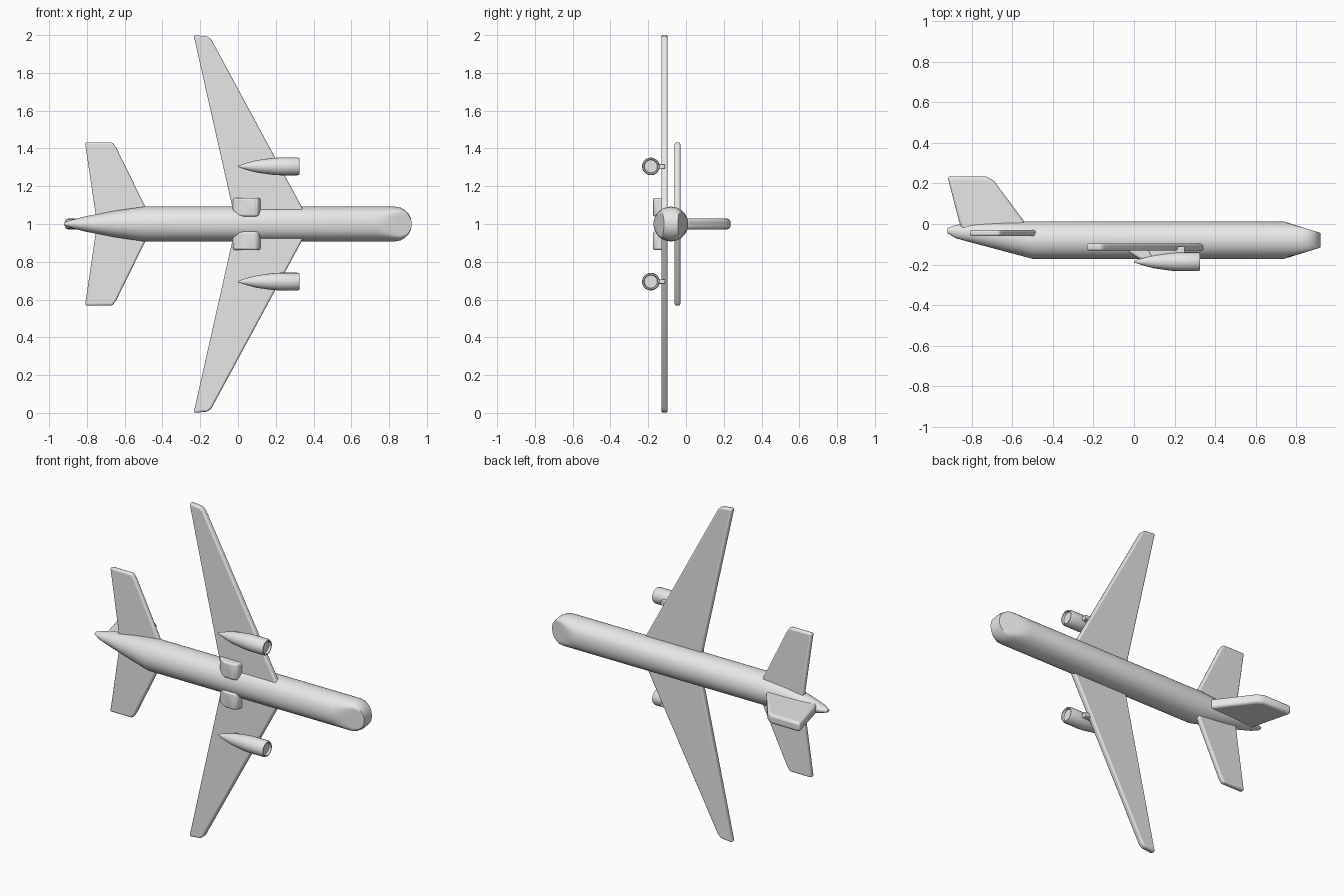
import bpy, bmesh, math

if "Cube" in bpy.data.objects:
    bpy.data.objects.remove(bpy.data.objects["Cube"])

grey = bpy.data.materials.new("light grey")
grey.diffuse_color = (0.8, 0.8, 0.8, 1)
grey.use_nodes = True
grey.node_tree.nodes["Principled BSDF"].inputs["Base Color"].default_value = grey.diffuse_color


def finish(name, bm, bevel=0.0, angle=35):
    bmesh.ops.recalc_face_normals(bm, faces=bm.faces)
    me = bpy.data.meshes.new(name)
    bm.to_mesh(me)
    bm.free()
    me.materials.append(grey)
    ob = bpy.data.objects.new(name, me)
    bpy.context.collection.objects.link(ob)
    bpy.ops.object.select_all(action='DESELECT')
    ob.select_set(True)
    bpy.context.view_layer.objects.active = ob
    bpy.ops.object.shade_smooth_by_angle(angle=math.radians(angle))
    if bevel:
        mod = ob.modifiers.new("soft edges", 'BEVEL')
        mod.width, mod.segments, mod.limit_method = bevel, 3, 'ANGLE'
    return ob


def loft(name, rings):
    """Skin a list of closed rings and cap both ends."""
    bm = bmesh.new()
    loops = [[bm.verts.new(p) for p in ring] for ring in rings]
    n = len(loops[0])
    for a, b in zip(loops, loops[1:]):
        for i in range(n):
            j = (i + 1) % n
            bm.faces.new((a[i], a[j], b[j], b[i]))
    bm.faces.new(loops[0])
    bm.faces.new(loops[-1])
    return finish(name, bm)


def plate(name, outline, place, lo, hi, bevel):
    """Extrude a 2D outline between two offsets; place() maps (a, b, depth) to xyz."""
    bm = bmesh.new()
    low = [bm.verts.new(place(a, b, lo)) for a, b in outline]
    top = [bm.verts.new(place(a, b, hi)) for a, b in outline]
    n = len(outline)
    for i in range(n):
        j = (i + 1) % n
        bm.faces.new((low[i], low[j], top[j], top[i]))
    bm.faces.new(low)
    bm.faces.new(top)
    return finish(name, bm, bevel)


def mirrored(half):
    """Full planform from a half outline of (x, span), root to root."""
    return [(x, 1 + s) for x, s in half] + [(x, 1 - s) for x, s in reversed(half) if s]


SEG = 40
ANG = [2 * math.pi * i / SEG for i in range(SEG)]
R, CY = 0.092, -0.08

# Fuselage: upswept tail cone, straight tube, chisel nose with rounded plan
rings = []
for x, lo, hi, rz in [(-0.92, -0.045, -0.02, 0.008), (-0.88, -0.07, -0.005, 0.022),
                      (-0.8, -0.092, 0.006, 0.042), (-0.65, -0.132, 0.01, 0.07),
                      (-0.5, CY - R, CY + R, R)]:
    rings.append([(x, (lo + hi) / 2 + (hi - lo) / 2 * math.cos(t), 1 + rz * math.sin(t))
                  for t in ANG])
for x, rz in [(0.74, R), (0.79, R), (0.83, R), (0.86, 0.087), (0.885, 0.073),
              (0.903, 0.054), (0.914, 0.033), (0.919, 0.012)]:
    h = R - 0.31 * (x - 0.74)
    rings.append([(x, CY + max(-h, min(h, R * math.cos(t))), 1 + rz * math.sin(t))
                  for t in ANG])
loft("fuselage", rings)

# Main wing and tailplane
flat = lambda a, b, d: (a, d, b)
plate("main_wing", mirrored([(0.385, 0), (0.335, 0.095), (-0.14, 0.975), (-0.16, 0.993),
                             (-0.235, 1.0), (-0.03, 0.09), (-0.03, 0)]),
      flat, -0.131, -0.097, 0.01)
plate("tailplane", mirrored([(-0.445, 0), (-0.49, 0.09), (-0.645, 0.405), (-0.665, 0.432),
                             (-0.81, 0.432), (-0.755, 0.06), (-0.755, 0)]),
      flat, -0.06, -0.03, 0.01)

# Upright fin
plate("tail_fin", [(-0.92, 0.235), (-0.73, 0.235), (-0.69, 0.212), (-0.535, 0.004),
                   (-0.55, -0.03), (-0.85, -0.03), (-0.865, 0.02)],
      lambda a, b, d: (a, b, d), 0.972, 1.028, 0.015)

# Engines, pylons and wheel fairings on each side
ENGINE = [(0.0, 0.004), (0.05, 0.02), (0.1, 0.033), (0.18, 0.044), (0.22, 0.047),
          (0.315, 0.047), (0.325, 0.043), (0.325, 0.037), (0.312, 0.034)]
for side, label in ((1, "left"), (-1, "right")):
    cz = 1 + side * 0.305
    loft(label + "_engine", [[(x, -0.186 + r * math.cos(t), cz + r * math.sin(t))
                              for t in ANG[::2]] for x, r in ENGINE])
    plate(label + "_pylon", [(0.06, -0.11), (0.25, -0.11), (0.25, -0.17), (0.09, -0.17)],
          lambda a, b, d: (a, b, d), cz - 0.012, cz + 0.012, 0.004)
    lo, hi = sorted((1 + side * 0.04, 1 + side * 0.138))
    plate(label + "_wheel_fairing", [(-0.03, -0.11), (0.125, -0.11), (0.11, -0.165),
                                     (0.09, -0.176), (0.03, -0.174), (-0.025, -0.14)],
          lambda a, b, d: (a, b, d), lo, hi, 0.012)
